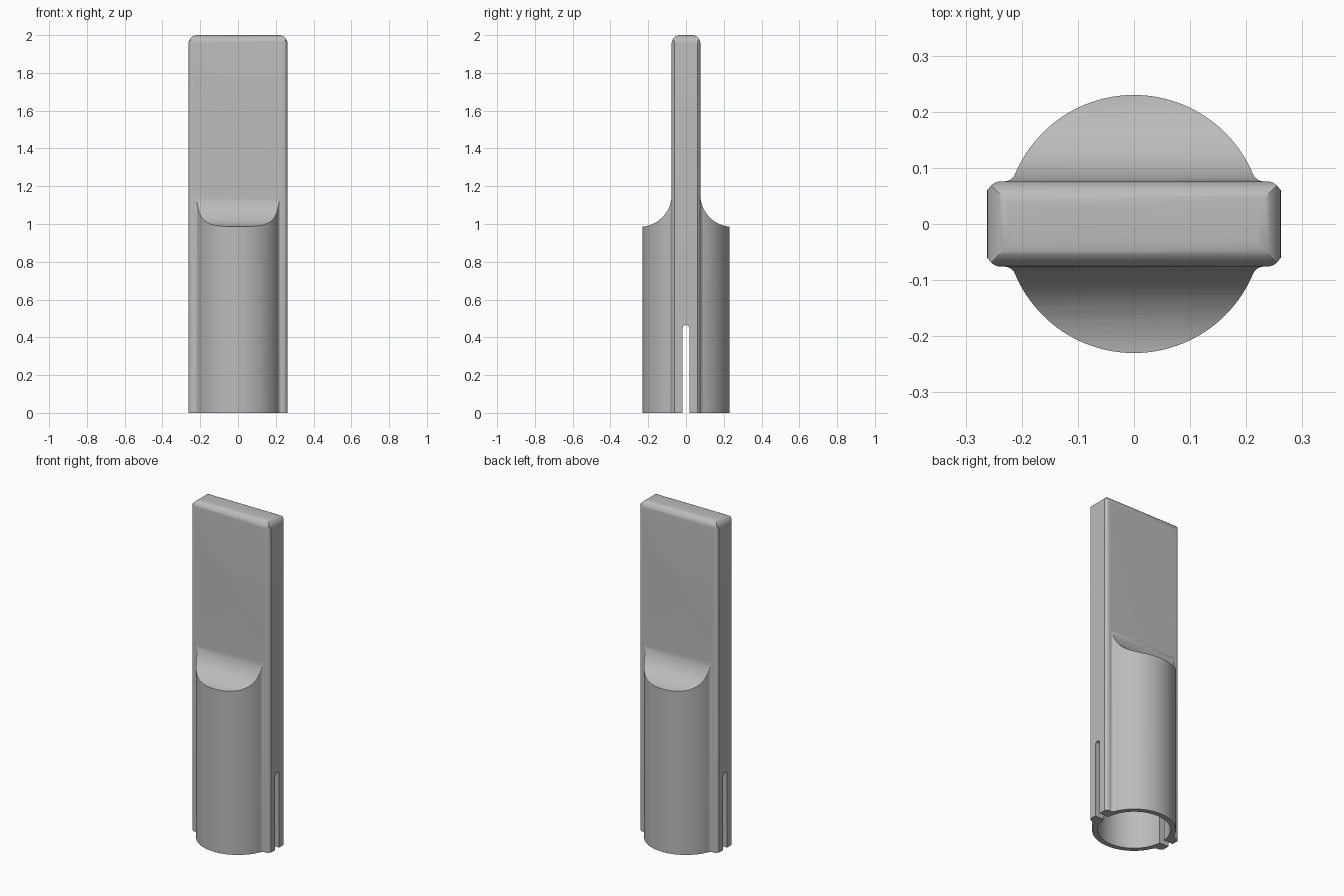
import bpy, bmesh
from math import sin, cos, pi, atan2, sqrt

cube = bpy.data.objects.get("Cube")
if cube:
    bpy.data.objects.remove(cube, do_unlink=True)

HALF_W, HALF_T, HEIGHT = 0.262, 0.076, 2.0   # blade
R, BORE, FILLET = 0.23, 0.2, 0.02            # tube
COVE, ROUND = 0.17, 0.045                    # cove and top rounding
SLOT, SLOT_TOP = 0.018, 0.465

grey = bpy.data.materials.new("plain grey")
grey.use_nodes = True
colour = (0.5, 0.5, 0.5, 1)
grey.diffuse_color = colour
grey.node_tree.nodes["Principled BSDF"].inputs["Base Color"].default_value = colour


def arc(cx, cy, r, a0, a1, n):
    return [(cx + r * cos(a0 + (a1 - a0) * i / n),
             cy + r * sin(a0 + (a1 - a0) * i / n)) for i in range(n + 1)]


def mirrored(half):
    """Close a half outline by reflecting it across the second axis."""
    return half + [(-u, v) for u, v in reversed(half) if abs(u) > 1e-6]


def prism(name, outline, place, lo, hi):
    """Extrude an outline between two levels; place maps (u, v, level) to 3D."""
    bm = bmesh.new()
    rings = [[bm.verts.new(place(u, v, w)) for u, v in outline] for w in (lo, hi)]
    n = len(outline)
    bm.faces.new(rings[0])
    bm.faces.new(rings[1])
    for i in range(n):
        j = (i + 1) % n
        bm.faces.new((rings[0][i], rings[0][j], rings[1][j], rings[1][i]))
    bmesh.ops.recalc_face_normals(bm, faces=bm.faces)
    mesh = bpy.data.meshes.new(name)
    bm.to_mesh(mesh)
    bm.free()
    mesh.materials.append(grey)
    obj = bpy.data.objects.new(name, mesh)
    bpy.context.collection.objects.link(obj)
    return obj


def combine(body, tool, operation):
    mod = body.modifiers.new(tool.name, 'BOOLEAN')
    mod.object, mod.operation, mod.solver = tool, operation, 'EXACT'
    bpy.context.view_layer.objects.active = body
    bpy.ops.object.modifier_apply(modifier=mod.name)
    bpy.data.objects.remove(tool, do_unlink=True)


# Plan outline: round tube blended into the blade's softened edges
fy = HALF_T + FILLET
fx = sqrt((R + FILLET) ** 2 - fy ** 2)
a = atan2(fy, fx)
edge = arc(0.237, 0.051, 0.025, 0.36, pi / 2, 5)
blend = arc(fx, fy, FILLET, 1.5 * pi, pi + a, 6)
tube = arc(0, 0, R, a, pi / 2, 24)
quarter = [(HALF_W, 0.06)] + edge[1:] + blend + tube[1:]
right = [(x, -y) for x, y in reversed(quarter)] + quarter
body = prism("handle_body", mirrored(right), lambda u, v, w: (u, v, w), 0, HEIGHT)

# Side silhouette: tube, hollow cove shoulder, blade with rounded top
cove = arc(HALF_T + COVE, 1.155, COVE, 1.5 * pi, pi, 20)
top = arc(HALF_T - ROUND, HEIGHT - ROUND, ROUND, 0, pi / 2, 8)
side = [(0.3, -0.1), (0.3, cove[0][1])] + cove + top
combine(body, prism("side_shape", mirrored(side), lambda u, v, w: (w, u, v), -0.4, 0.4),
        'INTERSECT')

# Front silhouette: rounded upper corners
corner = [(HALF_W, -0.1)] + arc(HALF_W - ROUND, HEIGHT - ROUND, ROUND, 0, pi / 2, 8)
combine(body, prism("front_shape", mirrored(corner), lambda u, v, w: (u, w, v), -0.4, 0.4),
        'INTERSECT')

# Open socket in the bottom
combine(body, prism("socket", arc(0, 0, BORE, 0, 2 * pi, 96)[:-1],
                    lambda u, v, w: (u, v, w), -0.1, 0.9), 'DIFFERENCE')

# Round-ended slot through both edges
slot = [(SLOT, -0.1)] + arc(0, SLOT_TOP - SLOT, SLOT, 0, pi, 12) + [(-SLOT, -0.1)]
combine(body, prism("slot", slot, lambda u, v, w: (w, u, v), -0.4, 0.4), 'DIFFERENCE')

bpy.ops.object.select_all(action='DESELECT')
body.select_set(True)
bpy.context.view_layer.objects.active = body
bpy.ops.object.shade_smooth_by_angle(angle=0.52)
